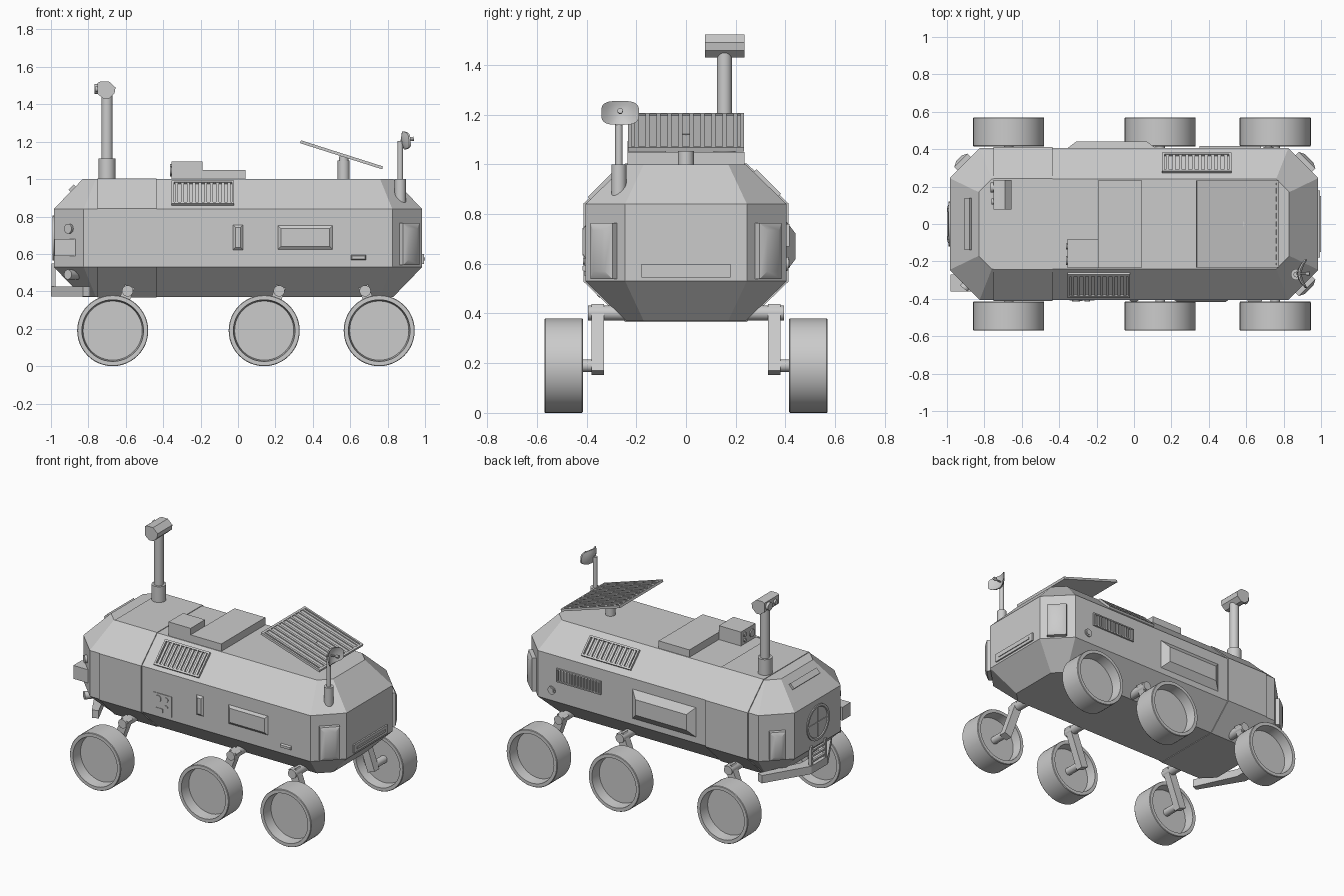
import bpy, bmesh, math
from mathutils import Vector, Matrix

if "Cube" in bpy.data.objects:
    bpy.data.objects.remove(bpy.data.objects["Cube"])

grey = bpy.data.materials.new("light grey")
grey.diffuse_color = (0.6, 0.6, 0.6, 1)
grey.use_nodes = True
grey.node_tree.nodes["Principled BSDF"].inputs["Base Color"].default_value = grey.diffuse_color


def finish(bm, name):
    """Turn a bmesh into an object, smooth except at sharp edges."""
    bmesh.ops.recalc_face_normals(bm, faces=bm.faces[:])
    for f in bm.faces:
        f.smooth = True
    for e in bm.edges:
        e.smooth = len(e.link_faces) == 2 and e.calc_face_angle(0) < math.radians(30)
    me = bpy.data.meshes.new(name)
    bm.to_mesh(me)
    bm.free()
    me.materials.append(grey)
    ob = bpy.data.objects.new(name, me)
    bpy.context.collection.objects.link(ob)
    return ob


def frame(origin, u, n):
    """Local frame: u = across, n = outward, v = n x u."""
    u, n = Vector(u).normalized(), Vector(n).normalized()
    m = Matrix((u, n.cross(u), n)).transposed().to_4x4()
    m.translation = origin
    return m


def block(bm, m, u, v, w, h, z0, z1, inset=0.0):
    """Box on frame m centred at (u, v); the outer face is shrunk by inset."""
    vs = bmesh.ops.create_cube(bm, size=1)["verts"]
    for p in vs:
        i = inset if p.co.z > 0 else 0
        p.co = m @ Vector((u + p.co.x * (w - 2 * i), v + p.co.y * (h - 2 * i),
                           z1 if p.co.z > 0 else z0))


def box(bm, x0, x1, y0, y1, z0, z1):
    block(bm, Matrix(), (x0 + x1) / 2, (y0 + y1) / 2, x1 - x0, y1 - y0, z0, z1)


def cyl(bm, p0, p1, r, seg=24):
    p0, p1 = Vector(p0), Vector(p1)
    d = p1 - p0
    m = Matrix.Translation((p0 + p1) / 2) @ d.to_track_quat("Z", "Y").to_matrix().to_4x4()
    bmesh.ops.create_cone(bm, cap_ends=True, segments=seg, radius1=r, radius2=r,
                          depth=d.length, matrix=m)


def loft(bm, rings):
    """Skin closed rings of points and cap both ends."""
    vs = [[bm.verts.new(p) for p in r] for r in rings]
    for a, b in zip(vs, vs[1:]):
        for i in range(len(a)):
            j = (i + 1) % len(a)
            bm.faces.new((a[i], a[j], b[j], b[i]))
    bm.faces.new(vs[0])
    bm.faces.new(vs[-1])


# hull: four chamfered rectangles stacked
def octagon(z, x, y, c):
    q = [(x, y - c), (x - c, y)]
    q += [(-a, b) for a, b in reversed(q)]
    return [(a, b, z) for a, b in q + [(-a, -b) for a, b in q]]


bm = bmesh.new()
loft(bm, [octagon(0.37, 0.83, 0.24, 0.07), octagon(0.53, 0.985, 0.405, 0.16),
          octagon(0.84, 0.985, 0.405, 0.16), octagon(1.0, 0.83, 0.24, 0.07)])
finish(bm, "hull")

# raised band around the hull
half = [(0.244, 0.366), (0.413, 0.529), (0.413, 0.842), (0.244, 1.004)]
sect = half + [(-y, z) for y, z in reversed(half)]
bm = bmesh.new()
loft(bm, [[(x, y, z) for y, z in sect] for x in (-0.75, -0.435)])
finish(bm, "hull_band")

# wheels, arms and pivots
tyre = [(0.158, 0.50), (0.165, 0.57), (0.187, 0.57), (0.19, 0.566), (0.19, 0.419),
        (0.187, 0.415), (0.165, 0.415), (0.158, 0.48)]
for label, wx, px in (("rear", -0.67, -0.59), ("middle", 0.14, 0.22), ("front", 0.755, 0.68)):
    for side, s in (("right", -1), ("left", 1)):
        bm = bmesh.new()
        loft(bm, [[(wx + r * math.cos(k * math.tau / 48), s * y, 0.19 + r * math.sin(k * math.tau / 48))
                   for k in range(48)] for r, y in tyre])
        finish(bm, f"{label}_{side}_wheel")
        bm = bmesh.new()
        a, b = Vector((px, s * 0.355, 0.40)), Vector((wx, s * 0.355, 0.19))
        block(bm, frame((a + b) / 2, b - a, (0, 1, 0)), 0, 0, (b - a).length + 0.06, 0.055, -0.025, 0.025)
        cyl(bm, b, (wx, s * 0.49, 0.19), 0.025)
        cyl(bm, (px, s * 0.2, 0.402), (px, s * 0.395, 0.402), 0.03)
        finish(bm, f"{label}_{side}_arm")


# slatted vents
def vent(name, m, w, h, n, t=0.012):
    bm = bmesh.new()
    for s in (-1, 1):
        block(bm, m, s * (w - t) / 2, 0, t, h, -0.01, 0.014)
        block(bm, m, 0, s * (h - t) / 2, w, t, -0.01, 0.014)
    step = (w - 2 * t) / n
    for i in range(n):
        block(bm, m, -w / 2 + t + step * (i + 0.5), 0, step * 0.5, h - 2 * t, -0.01, 0.01)
    return finish(bm, name)


vent("right_slope_vent", frame((-0.188, -0.323, 0.921), (1, 0, 0), (0, -1, 1)), 0.335, 0.175, 10)
vent("left_slope_vent", frame((0.335, 0.323, 0.921), (-1, 0, 0), (0, 1, 1)), 0.37, 0.14, 10)
vent("left_wall_vent", frame((0.515, 0.403, 0.715), (-1, 0, 0), (0, 1, 0)), 0.33, 0.09, 14, 0.008)

# side wall panels
wall_r = frame((0, -0.405, 0), (1, 0, 0), (0, -1, 0))
wall_l = frame((0, 0.405, 0), (-1, 0, 0), (0, 1, 0))
bm = bmesh.new()
block(bm, wall_r, 0.36, 0.688, 0.32, 0.155, -0.01, 0.012, 0.03)
block(bm, wall_r, 0.0, 0.688, 0.075, 0.155, -0.01, 0.012, 0.024)
block(bm, wall_r, 0.645, 0.582, 0.09, 0.036, -0.01, 0.012, 0.01)
finish(bm, "right_wall_panels")
bm = bmesh.new()
block(bm, wall_r, -0.278, 0.62, 0.135, 0.14, -0.01, 0.004)
for x, z, r in ((-0.31, 0.655, 0.022), (-0.25, 0.66, 0.015), (-0.25, 0.61, 0.012)):
    cyl(bm, (x, -0.40, z), (x, -0.414, z), r, 20)
block(bm, wall_r, -0.3, 0.58, 0.05, 0.025, -0.01, 0.008)
finish(bm, "right_instrument_plate")
bm = bmesh.new()
block(bm, wall_l, 0.12, 0.67, 0.50, 0.225, -0.01, 0.035, 0.06)
finish(bm, "left_bulge")
bm = bmesh.new()
cyl(bm, (0.72, 0.39, 0.60), (0.72, 0.412, 0.60), 0.027)
cyl(bm, (0.72, 0.39, 0.60), (0.72, 0.416, 0.60), 0.018)
finish(bm, "left_port")

# corner panels on the upright chamfers
for name, sx, sy, z, h in (("front_right", 1, -1, 0.652, 0.225), ("front_left", 1, 1, 0.652, 0.225),
                           ("rear_left", -1, 1, 0.635, 0.19)):
    bm = bmesh.new()
    m = frame((sx * 0.908, sy * 0.323, z), (-sy, sx, 0), (sx, sy, 0))
    w = 0.125 if sx > 0 else 0.10
    block(bm, m, 0, 0, w, h, -0.02, 0.025)
    block(bm, m, 0, 0, w, h, 0.025, 0.04, 0.03)
    finish(bm, name + "_corner_panel")

# rear right corner box and knobs
bm = bmesh.new()
box(bm, -0.98, -0.86, -0.36, -0.27, 0.59, 0.68)
for z in (0.735, 0.49):
    cyl(bm, (-0.85, -0.27, z), (-0.91, -0.345, z), 0.026)
finish(bm, "rear_corner_box")

# end details: front slot, rear slope bar, hatch, ladder
bm = bmesh.new()
box(bm, 0.97, 0.995, -0.18, 0.18, 0.545, 0.60)
box(bm, 0.98, 1.0, -0.15, 0.15, 0.565, 0.58)
finish(bm, "front_slot")
bm = bmesh.new()
block(bm, frame((-0.88, 0, 0.945), (0, 1, 0), (-1, 0, 1)), 0, 0, 0.28, 0.04, -0.02, 0.018)
finish(bm, "rear_slope_bar")
bm = bmesh.new()
ring = [(0.12, -0.975), (0.12, -0.992), (0.105, -0.992), (0.10, -0.986)]
loft(bm, [[(x, r * math.cos(k * math.tau / 32), 0.685 + r * math.sin(k * math.tau / 32))
           for k in range(32)] for r, x in ring])
box(bm, -0.99, -0.98, -0.1, 0.1, 0.681, 0.689)
box(bm, -0.99, -0.98, -0.004, 0.004, 0.585, 0.785)
finish(bm, "rear_hatch")
bm = bmesh.new()
for y in (-0.075, 0.075):
    box(bm, -0.997, -0.975, y - 0.01, y + 0.01, 0.41, 0.55)
for z in (0.44, 0.475, 0.51):
    box(bm, -0.995, -0.98, -0.075, 0.075, z, z + 0.012)
finish(bm, "ladder")

# swept rear bumper
bm = bmesh.new()
plan = [(-1.0, -0.09), (-0.83, -0.375), (-0.79, -0.36), (-0.92, -0.08)]
plan += [(x, -y) for x, y in reversed(plan)]
loft(bm, [[(x, y, z) for x, y in plan] for z in (0.372, 0.425)])
finish(bm, "rear_bumper")

# camera mast and head
bm = bmesh.new()
cyl(bm, (-0.70, 0.155, 0.99), (-0.70, 0.155, 1.11), 0.045)
cyl(bm, (-0.70, 0.155, 1.1), (-0.70, 0.155, 1.46), 0.03)
finish(bm, "camera_mast")
bm = bmesh.new()
prof = [(-0.75, 1.455), (-0.75, 1.515), (-0.735, 1.522), (-0.69, 1.522), (-0.655, 1.49),
        (-0.66, 1.458), (-0.69, 1.43), (-0.72, 1.43)]
loft(bm, [[(x, y, z) for x, z in prof] for y in (0.077, 0.235)])
cyl(bm, (-0.74, 0.195, 1.482), (-0.768, 0.195, 1.482), 0.026)
cyl(bm, (-0.74, 0.12, 1.482), (-0.762, 0.12, 1.482), 0.016)
finish(bm, "camera_head")

# roof boxes
bm = bmesh.new()
box(bm, -0.19, 0.04, -0.235, 0.235, 0.99, 1.05)
finish(bm, "roof_box")
bm = bmesh.new()
box(bm, -0.355, -0.19, -0.235, -0.08, 0.99, 1.094)
for y, z, r in ((-0.195, 1.045, 0.025), (-0.12, 1.065, 0.015), (-0.12, 1.025, 0.012)):
    cyl(bm, (-0.34, y, z), (-0.363, y, z), r)
finish(bm, "roof_sensor_box")

# solar panel on its post
m = frame((0.553, 0, 1.128), (0.44, 0, -0.14), (0.14, 0, 0.44))
bm = bmesh.new()
block(bm, m, 0, 0, 0.46, 0.465, -0.006, 0.003)
for s in (-1, 1):
    block(bm, m, s * 0.223, 0, 0.014, 0.465, -0.006, 0.01)
    block(bm, m, 0, s * 0.2255, 0.46, 0.014, -0.006, 0.01)
for i in range(10):
    block(bm, m, 0, -0.2 + i * 0.4 / 9, 0.44, 0.016, 0, 0.009)
finish(bm, "solar_panel")
bm = bmesh.new()
cyl(bm, (0.565, 0, 0.99), (0.565, 0, 1.10), 0.032)
cyl(bm, (0.565, 0, 1.09), (0.565, 0, 1.122), 0.026)
finish(bm, "solar_post")

# antenna mast and curved dish
bm = bmesh.new()
cyl(bm, (0.868, -0.27, 0.87), (0.868, -0.27, 1.0), 0.03)
cyl(bm, (0.868, -0.27, 0.99), (0.868, -0.27, 1.205), 0.015)
cyl(bm, (0.868, -0.265, 1.207), (0.935, -0.265, 1.215), 0.005, 12)
cyl(bm, (0.922, -0.265, 1.213), (0.94, -0.265, 1.216), 0.011, 12)
finish(bm, "antenna_mast")


def dish_ring(r, back):
    pts = []
    for k in range(32):
        c, s = math.cos(k * math.tau / 32), math.sin(k * math.tau / 32)
        y = 0.076 * r * math.copysign(abs(c) ** 0.6, c)
        z = 0.048 * r * math.copysign(abs(s) ** 0.6, s)
        pts.append((0.882 + 7 * y * y + 4 * z * z - back - 0.1 * z, -0.265 + y, 1.207 + z))
    return pts


bm = bmesh.new()
steps = (0.1, 0.4, 0.7, 1.0)
loft(bm, [dish_ring(r, 0) for r in steps] + [dish_ring(r, 0.009) for r in reversed(steps)])
finish(bm, "antenna_dish")
